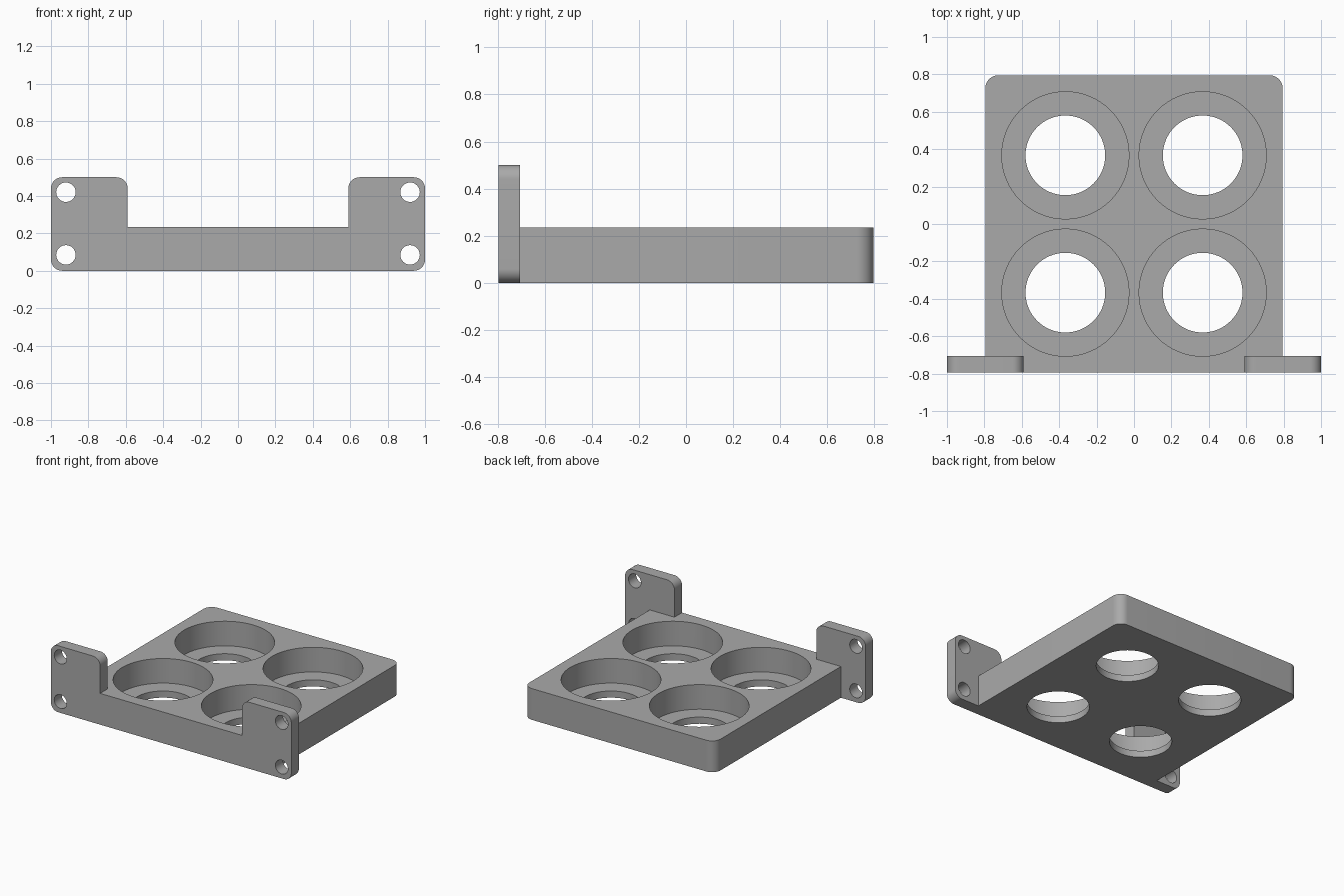
import bpy, bmesh, math
from mathutils import Matrix, Vector

cube = bpy.data.objects.get("Cube")
if cube:
    bpy.data.objects.remove(cube)

HALF, HEIGHT = 0.795, 0.235
FLOOR = 0.05
FLANGE = 0.09

grey = bpy.data.materials.new("grey plastic")
grey.use_nodes = True
colour = (0.4, 0.4, 0.4, 1)
grey.diffuse_color = colour
grey.node_tree.nodes["Principled BSDF"].inputs["Base Color"].default_value = colour


def rounded(points):
    """Outline from (x, y, radius) corners; radius 0 stays sharp."""
    out = []
    for i, (x, y, r) in enumerate(points):
        p = Vector((x, y))
        if r == 0:
            out.append(p)
            continue
        a = (Vector(points[i - 1][:2]) - p).normalized()
        b = (Vector(points[(i + 1) % len(points)][:2]) - p).normalized()
        centre = p + (a + b) * r
        for k in range(13):
            t = math.radians(90 * k / 12)
            out.append(centre - b * r * math.cos(t) - a * r * math.sin(t))
    return out


def prism(name, outline, depth, matrix=Matrix()):
    """Extrude a flat outline along local z, then place it."""
    bm = bmesh.new()
    face = bm.faces.new([bm.verts.new((p[0], p[1], 0)) for p in outline])
    top = bmesh.ops.extrude_face_region(bm, geom=[face])["geom"]
    bmesh.ops.translate(bm, vec=(0, 0, depth),
                        verts=[v for v in top if isinstance(v, bmesh.types.BMVert)])
    bmesh.ops.recalc_face_normals(bm, faces=bm.faces)
    bm.transform(matrix)
    mesh = bpy.data.meshes.new(name)
    bm.to_mesh(mesh)
    bm.free()
    mesh.materials.append(grey)
    ob = bpy.data.objects.new(name, mesh)
    bpy.context.collection.objects.link(ob)
    return ob


def circle(r, n=64):
    return [(r * math.cos(math.tau * i / n), r * math.sin(math.tau * i / n)) for i in range(n)]


def combine(target, tool, operation):
    """Apply a boolean and discard its tool."""
    tool.hide_render = True
    mod = target.modifiers.new(operation, 'BOOLEAN')
    mod.object, mod.operation, mod.solver = tool, operation, 'EXACT'
    bpy.context.view_layer.objects.active = target
    bpy.ops.object.modifier_apply(modifier=mod.name)
    bpy.data.objects.remove(tool)


# Tray block with rounded back corners
tray = prism("four_cup_tray", rounded([(-HALF, -HALF, 0), (HALF, -HALF, 0),
                                       (HALF, HALF, 0.07), (-HALF, HALF, 0.07)]), HEIGHT)

# Front mounting flange with two raised ears
half_profile = [(1, 0, 0.06), (1, 0.5, 0.06), (0.59, 0.5, 0.06), (0.59, HEIGHT, 0)]
profile = half_profile + [(-x, z, r) for x, z, r in reversed(half_profile)]
upright = Matrix.Translation((0, FLANGE - HALF, 0)) @ Matrix.Rotation(math.pi / 2, 4, 'X')
combine(tray, prism("mounting_flange", rounded(profile), FLANGE, upright), 'UNION')

# Stepped cup recesses: wide pocket above, narrower hole through the floor
for x in (-0.367, 0.367):
    for y in (-0.367, 0.367):
        for r, z in ((0.34, FLOOR), (0.213, -0.1)):
            cutter = prism("cup_cutter", circle(r), 0.5, Matrix.Translation((x, y, z)))
            combine(tray, cutter, 'DIFFERENCE')

# Screw holes through the ears
for x in (-0.92, 0.92):
    for z in (0.085, 0.42):
        place = Matrix.Translation((x, -0.6, z)) @ Matrix.Rotation(math.pi / 2, 4, 'X')
        combine(tray, prism("screw_cutter", circle(0.052, 32), 0.3, place), 'DIFFERENCE')

# Smooth the round walls, keep the edges crisp
bpy.ops.object.select_all(action='DESELECT')
tray.select_set(True)
bpy.context.view_layer.objects.active = tray
bpy.ops.object.shade_smooth_by_angle(angle=math.radians(30))
